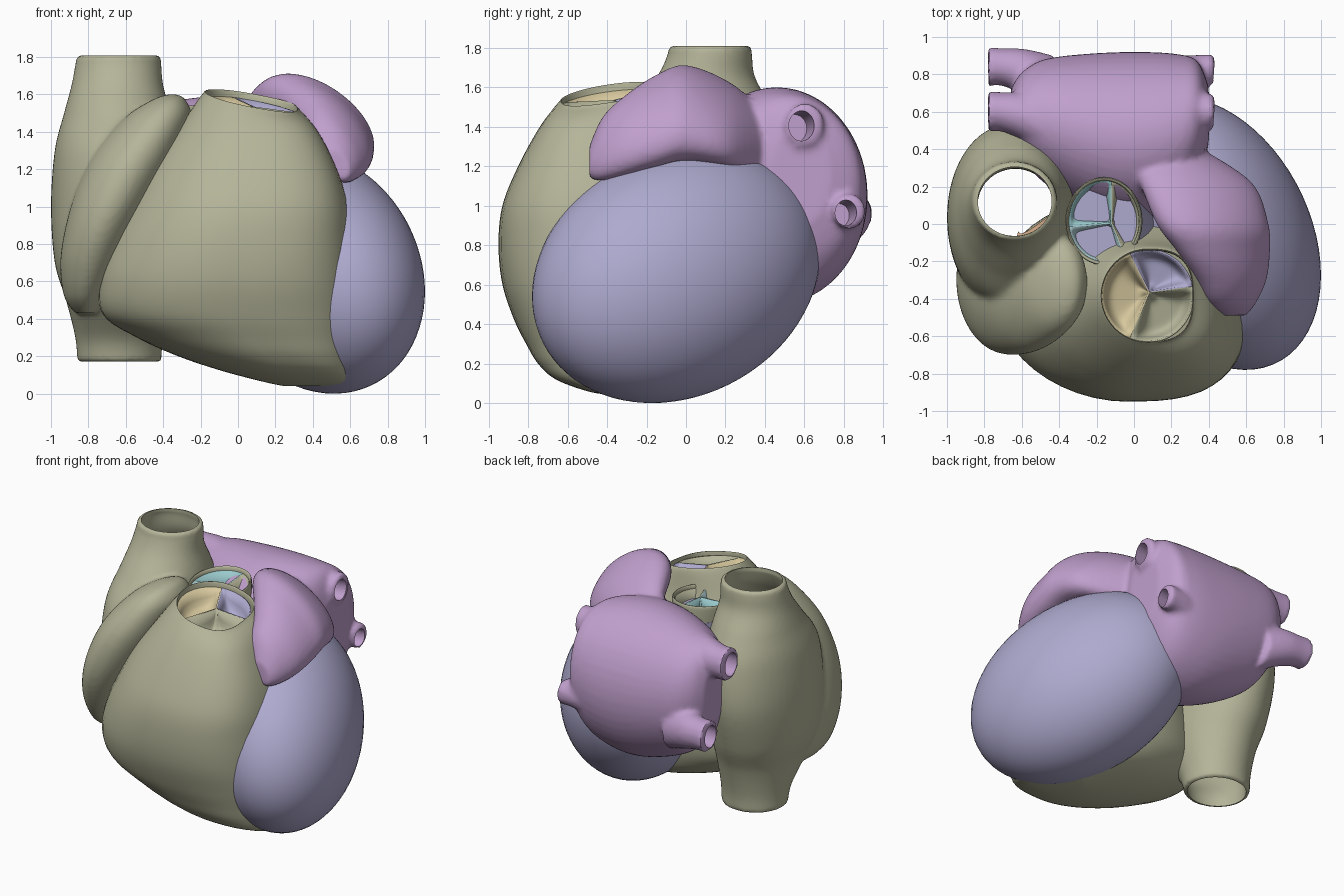
import bpy, bmesh, math
from mathutils import Vector, Matrix

if "Cube" in bpy.data.objects:
    bpy.data.objects.remove(bpy.data.objects["Cube"])

SEG = 48

def material(name, rgb):
    m = bpy.data.materials.new(name)
    m.diffuse_color = (*rgb, 1)
    m.use_nodes = True
    m.node_tree.nodes["Principled BSDF"].inputs["Base Color"].default_value = m.diffuse_color
    return m

OLIVE = material("olive", (.46, .46, .32))
LAVENDER = material("lavender", (.42, .40, .62))
PURPLE = material("purple", (.53, .35, .61))
CYAN = material("cyan", (.32, .58, .60))
PALE_CYAN = material("pale_cyan", (.42, .62, .65))
YELLOW = material("yellow", (.68, .58, .34))
ORANGE = material("orange", (.72, .44, .27))

def finish(name, bm, mat):
    bmesh.ops.recalc_face_normals(bm, faces=bm.faces)
    me = bpy.data.meshes.new(name)
    bm.to_mesh(me)
    bm.free()
    ob = bpy.data.objects.new(name, me)
    bpy.context.collection.objects.link(ob)
    me.materials.append(mat)
    smooth(ob)
    return ob

def smooth(ob):
    bpy.ops.object.select_all(action='DESELECT')
    ob.select_set(True)
    bpy.context.view_layer.objects.active = ob
    bpy.ops.object.shade_smooth_by_angle(angle=math.radians(45))

# A section is (centre, u axis, v axis); skins blend smoothly through sections
def sec(c, u, v):
    return (Vector(c), Vector(u), Vector(v))

def flat(z, x0, x1, y0, y1):
    return sec(((x0+x1)/2, (y0+y1)/2, z), ((x1-x0)/2, 0, 0), (0, (y1-y0)/2, 0))

def blend(a, b, c, d, t):
    return .5*(2*b + (c-a)*t + (2*a-5*b+4*c-d)*t*t + (3*b-a-3*c+d)*t**3)

def loft(name, secs, mat, n=2, sub=6):
    dense = []
    for i in range(len(secs)-1):
        q = [secs[max(0, min(len(secs)-1, i+k))] for k in (-1, 0, 1, 2)]
        for j in range(sub):
            dense.append([blend(*(s[k] for s in q), j/sub) for k in range(3)])
    dense.append(secs[-1])
    bm = bmesh.new()
    rows = []
    for c, u, v in dense:
        row = []
        for k in range(SEG):
            a = 2*math.pi*k/SEG
            e = 2/n if math.cos(a) > 0 else 1      # squarer on the u side if n > 2
            ca, sa = math.cos(a), math.sin(a)
            row.append(bm.verts.new(c + u*math.copysign(abs(ca)**e, ca) + v*math.copysign(abs(sa)**e, sa)))
        rows.append(row)
    for r, s in zip(rows, rows[1:]):
        for k in range(SEG):
            bm.faces.new((r[k], r[(k+1) % SEG], s[(k+1) % SEG], s[k]))
    bm.faces.new(rows[0])
    bm.faces.new(rows[-1])
    return finish(name, bm, mat)

# Melt closed parts into one skin, then hollow it with the cutters
def fuse(name, parts, cutters, iterations):
    bpy.ops.object.select_all(action='DESELECT')
    for p in parts:
        p.select_set(True)
    ob = parts[0]
    bpy.context.view_layer.objects.active = ob
    bpy.ops.object.join()
    ob.name = name
    m = ob.modifiers.new("melt", 'REMESH')
    m.mode, m.voxel_size = 'VOXEL', .018
    m = ob.modifiers.new("soften", 'SMOOTH')
    m.factor, m.iterations = .5, iterations
    for c in cutters:
        c.hide_render = True
        m = ob.modifiers.new("hollow", 'BOOLEAN')
        m.operation, m.solver, m.object = 'DIFFERENCE', 'EXACT', c
    bpy.ops.object.convert(target='MESH')
    for c in cutters:
        bpy.data.objects.remove(c)
    smooth(ob)
    return ob

# Left ventricle: unit sphere sheared into a tilted ovoid
xx, yy, zz, xy, xz, yz = .336, .533, .4225, -.13, -.06, .08
a = math.sqrt(xx); b = xy/a; c = math.sqrt(yy-b*b)
d = xz/a; e = (yz-b*d)/c; f = math.sqrt(zz-d*d-e*e)
bm = bmesh.new()
bmesh.ops.create_uvsphere(bm, u_segments=64, v_segments=40, radius=1)
bm.transform(Matrix(((a, 0, 0, .42), (b, c, 0, -.05), (d, e, f, .65), (0, 0, 0, 1))))
finish("left_ventricle", bm, LAVENDER)

# Right ventricle with open outflow rim
PC, PU, PV = Vector((.07, -.385, 1.55)), Vector((.265, 0, -.045)), Vector((0, .265, .035))
loft("right_ventricle", [
    flat(.04, .25, .55, -.38, -.15), flat(.06, .15, .62, -.50, -.1), flat(.12, -.08, .63, -.66, 0),
    flat(.2, -.32, .63, -.75, .08), flat(.3, -.54, .63, -.81, .12), flat(.42, -.72, .63, -.87, .14),
    flat(.6, -.74, .62, -.93, .15), flat(.8, -.68, .61, -.95, .15), flat(1., -.58, .59, -.93, .1),
    flat(1.2, -.47, .53, -.85, 0), flat(1.4, -.33, .43, -.74, -.08),
    (PC, PU, PV), (PC-Vector((0, 0, .005)), PU*.92, PV*.92),
    (PC-Vector((0, 0, .2)), PU*.92, PV*.92)], OLIVE, n=2.8)

# Right atrium, its ear and both great veins
atrium = [(1.81, -.86, -.415, -.09, .33), (1.76, -.87, -.41, -.095, .335), (1.65, -.89, -.40, -.15, .35),
          (1.5, -.93, -.36, -.27, .43), (1.3, -.98, -.32, -.42, .51), (1., -1., -.34, -.46, .53),
          (.7, -.98, -.34, -.46, .46), (.5, -.92, -.36, -.34, .38), (.3, -.87, -.40, -.16, .33),
          (.17, -.86, -.41, -.11, .32)]
body = loft("right_atrium", [flat(*s) for s in atrium], OLIVE)
ear = loft("ear", [
    flat(1.6, -.38, -.32, -.36, -.28), flat(1.57, -.46, -.28, -.48, -.15), flat(1.48, -.6, -.25, -.58, -.05),
    flat(1.3, -.76, -.31, -.67, 0), flat(1.1, -.86, -.41, -.70, 0), flat(.9, -.92, -.52, -.68, 0),
    flat(.7, -.95, -.62, -.60, 0), flat(.52, -.93, -.71, -.48, 0), flat(.43, -.87, -.76, -.36, -.05)], OLIVE)
w = .025
hollow = loft("hollow", [flat(1.95, -.84, -.435, -.07, .31)]
              + [flat(z, x0+w, x1-w, y0+w, y1-w) for z, x0, x1, y0, y1 in atrium]
              + [flat(.05, -.84, -.435, -.08, .3)], OLIVE)
fuse("right_atrium", [body, ear], [hollow], 4)

# Left atrium body, sections across x
def side(x, y, z, ry, rz):
    return sec((x, y, z), (0, ry, 0), (0, 0, rz))

parts = [loft("left_atrium", [
    side(-.66, .6, 1.17, .12, .2), side(-.6, .58, 1.16, .23, .33), side(-.48, .55, 1.11, .33, .43),
    side(-.25, .49, 1.07, .42, .51), side(0, .46, 1.05, .46, .55), side(.22, .49, 1.07, .42, .51),
    side(.34, .55, 1.12, .32, .41), side(.4, .58, 1.15, .15, .25)], PURPLE)]
# Left ear draped over the left ventricle, sections along y
for_ear = [(.4, .15, 1.3, .22, .18, 20), (.22, .33, 1.41, .33, .17, 28), (0, .42, 1.47, .34, .18, 34),
           (-.15, .48, 1.43, .30, .16, 42), (-.3, .52, 1.36, .24, .14, 50), (-.42, .52, 1.29, .18, .11, 58),
           (-.49, .53, 1.22, .09, .06, 60)]
parts.append(loft("ear", [sec((x, y, z), (a*math.cos(math.radians(t)), 0, -a*math.sin(math.radians(t))),
                              (b*math.sin(math.radians(t)), 0, b*math.cos(math.radians(t))))
                          for y, x, z, a, b, t in for_ear], PURPLE))
# Four lung veins with flared mouths
cutters = []
for x, y, z, r in ((-.78, .60, 1.40, .105), (-.78, .84, .96, .10), (.43, .60, 1.41, .095), (.43, .825, .97, .08)):
    s = math.copysign(1, x)
    root = x - s*.35
    parts.append(loft("vein", [side(root, y-.1, z-.04, r*1.6, r*1.7), side(x-s*.2, y-.03, z-.01, r*1.25, r*1.35),
                               side(x-s*.07, y, z, r, r*1.1), side(x, y, z, r*1.05, r*1.15)], PURPLE))
    cutters.append(loft("bore", [side(x-s*.25, y-.05, z-.02, r*.65, r*.75),
                                 side(x+s*.1, y, z, r*.68, r*.82)], PURPLE))
fuse("left_atrium", parts, cutters, 6)

# Aortic root
AC, AU, AV = Vector((-.16, .015, 1.51)), Vector((.205, 0, 0)), Vector((0, .235, .02))
loft("aortic_outflow", [flat(.9, -.35, .15, -.25, .25), flat(1.25, -.36, .1, -.23, .25),
                        flat(1.42, -.365, .045, -.22, .25)], LAVENDER)
loft("aortic_rim", [flat(1.38, -.36, .04, -.215, .245), (AC, AU, AV),
                    (AC-Vector((0, 0, .005)), AU*.92, AV*.92),
                    (AC-Vector((0, 0, .12)), AU*.92, AV*.92)], OLIVE)

# Valve cusps: three cups meeting along a star of thin walls
def valve(name, c, u, v, hub, cusps):
    for i, (a0, a1, mat) in enumerate(cusps):
        bm = bmesh.new()
        N = 16
        grid = []
        for j in range(N+1):
            t = j/N
            ang = math.radians(a0 + (a1-a0)*t)
            rim = c + .93*(u*math.cos(ang) + v*math.sin(ang))
            row = []
            for k in range(N+1):
                s = k/N
                dip = .13*(1-abs(2*t-1)**6)*(1-abs(2*s-1)**6)
                row.append(bm.verts.new(hub.lerp(rim, s) - Vector((0, 0, .015+dip))))
            grid.append(row)
        for j in range(N):
            for k in range(N):
                bm.faces.new((grid[j][k], grid[j][k+1], grid[j+1][k+1], grid[j+1][k]))
        bmesh.ops.remove_doubles(bm, verts=bm.verts, dist=.0005)
        ob = finish(f"{name}_cusp_{i+1}", bm, mat)
        m = ob.modifiers.new("wall", 'SOLIDIFY')
        m.thickness, m.offset = .012, 0

valve("pulmonary", PC, PU, PV, PC+Vector((.01, .02, 0)),
      ((112, 248, YELLOW), (12, 112, LAVENDER), (248, 372, OLIVE)))
valve("aortic", AC, AU, AV, AC+Vector((.04, -.01, 0)),
      ((78, 188, CYAN), (188, 305, PALE_CYAN), (305, 438, OLIVE)))

# Inlet valve leaflet glimpsed through the upper great vein
loft("inlet_leaflet", [sec((-.60, -.06, .72), (.02, -.02, 0), (0, 0, .01)),
                       sec((-.52, -.02, .8), (.10, .08, .02), (.008, -.008, .01)),
                       sec((-.42, .02, .95), (.10, .12, .02), (.008, -.008, .01))], ORANGE)
